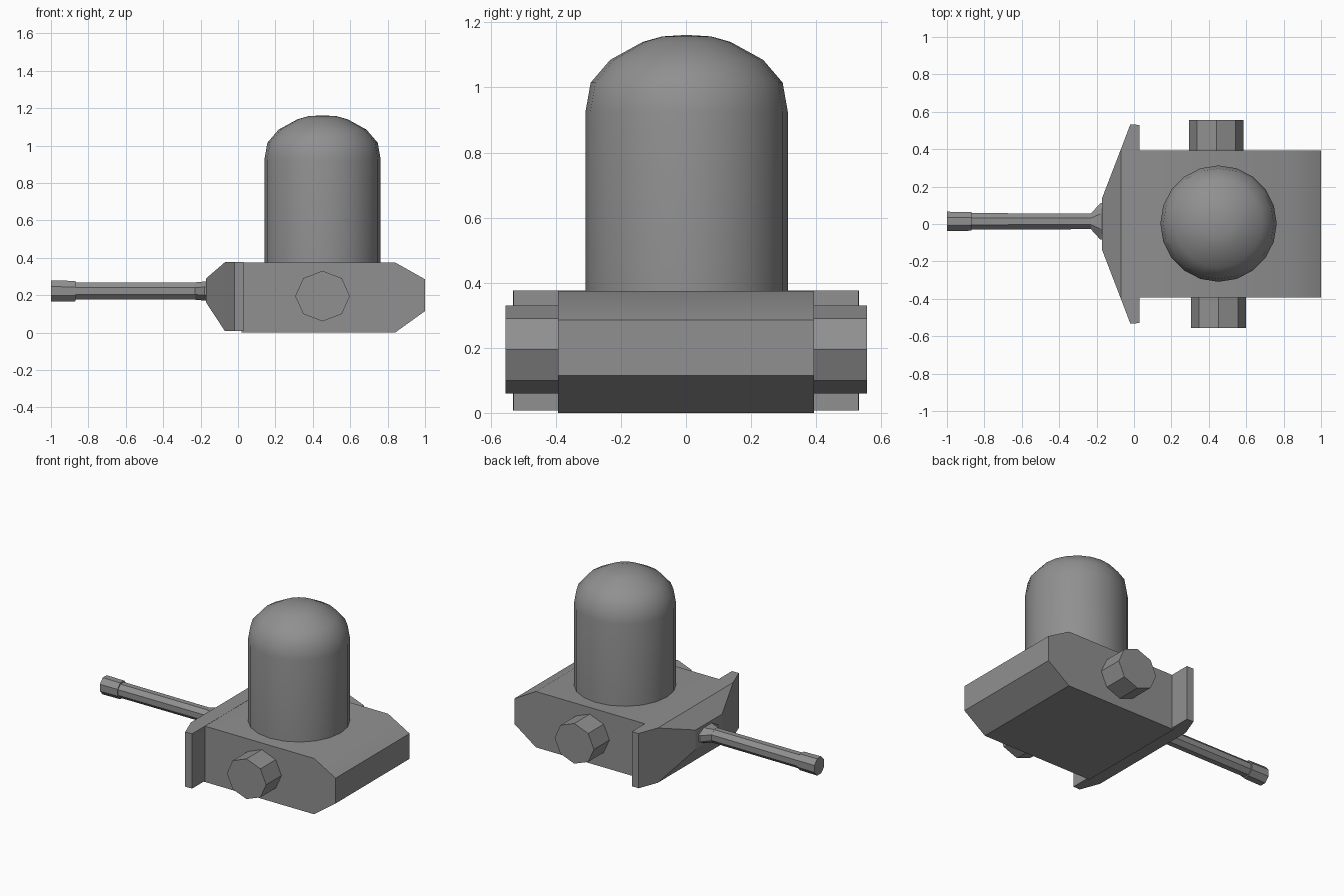
import bpy, math

if "Cube" in bpy.data.objects:
    bpy.data.objects.remove(bpy.data.objects["Cube"])

# dark grey paint
paint = bpy.data.materials.new("dark_grey")
paint.diffuse_color = (0.28, 0.28, 0.28, 1)
paint.use_nodes = True
paint.node_tree.nodes["Principled BSDF"].inputs["Base Color"].default_value = paint.diffuse_color


def make(name, verts, faces, smooth=None):
    mesh = bpy.data.meshes.new(name)
    mesh.from_pydata(verts, [], faces)
    mesh.update()
    mesh.materials.append(paint)
    ob = bpy.data.objects.new(name, mesh)
    bpy.context.collection.objects.link(ob)
    bpy.ops.object.select_all(action='DESELECT')
    ob.select_set(True)
    bpy.context.view_layer.objects.active = ob
    bpy.ops.object.mode_set(mode='EDIT')
    bpy.ops.mesh.select_all(action='SELECT')
    bpy.ops.mesh.normals_make_consistent(inside=False)
    bpy.ops.object.mode_set(mode='OBJECT')
    if smooth:
        bpy.ops.object.shade_smooth_by_angle(angle=math.radians(smooth))
    return ob


def loft(name, rings, smooth=None):
    # skin a list of equal-length rings and cap both ends
    n = len(rings[0])
    verts = [v for r in rings for v in r]
    faces = [list(range(n)), list(range(len(verts) - n, len(verts)))]
    for i in range(len(rings) - 1):
        for j in range(n):
            k = (j + 1) % n
            faces.append([i * n + j, i * n + k, (i + 1) * n + k, (i + 1) * n + j])
    return make(name, verts, faces, smooth)


def ellipse(n, ra, rb, phase=0.0):
    return [(ra * math.cos(2 * math.pi * (i + phase) / n),
             rb * math.sin(2 * math.pi * (i + phase) / n)) for i in range(n)]


# gun housing: side profile extruded across the width
profile = [(0.02, 0), (0.84, 0), (1.0, 0.115), (1.0, 0.285), (0.84, 0.375), (0.02, 0.375)]
loft("housing", [[(x, y, z) for x, z in profile] for y in (-0.393, 0.393)], 34)

# sloped front shield with side flanges: rectangles (x, half width, low z, high z)
shield = [(-0.17, 0.14, 0.16, 0.29), (-0.07, 0.40, 0.008, 0.376),
          (-0.02, 0.532, 0.008, 0.376), (0.03, 0.53, 0.008, 0.376)]
loft("front_shield", [[(x, -w, a), (x, w, a), (x, w, b), (x, -w, b)] for x, w, a, b in shield])

# octagonal side pivots
for name, y0, y1, cx in (("pivot_right", -0.38, -0.555, 0.452), ("pivot_left", 0.38, 0.557, 0.44)):
    loft(name, [[(cx + a, y, 0.195 + b) for a, b in ellipse(8, 0.146, 0.135)] for y in (y0, y1)])

# domed cylinder on top
dome = [(0.311, 0.365), (0.311, 0.925), (0.295, 1.015), (0.235, 1.085), (0.135, 1.14),
        (0.075, 1.157), (0.01, 1.161)]
loft("dome", [[(0.452 + a, 0.002 + b, z) for a, b in ellipse(20, r, r)] for r, z in dome], 40)


# barrel, flared root and muzzle along x: (x, y radius, z radius)
def tube(name, sections, n=8, smooth=None):
    loft(name, [[(x, 0.014 + a, 0.222 + b) for a, b in ellipse(n, ry, rz, 0.5)]
                for x, ry, rz in sections], smooth)


tube("barrel", [(-0.88, 0.048, 0.05), (-0.22, 0.045, 0.049)])
tube("barrel_root", [(-0.23, 0.046, 0.05), (-0.18, 0.105, 0.055), (-0.16, 0.105, 0.055)])
tube("muzzle", [(-1.0, 0.056, 0.061), (-0.87, 0.054, 0.059)])
